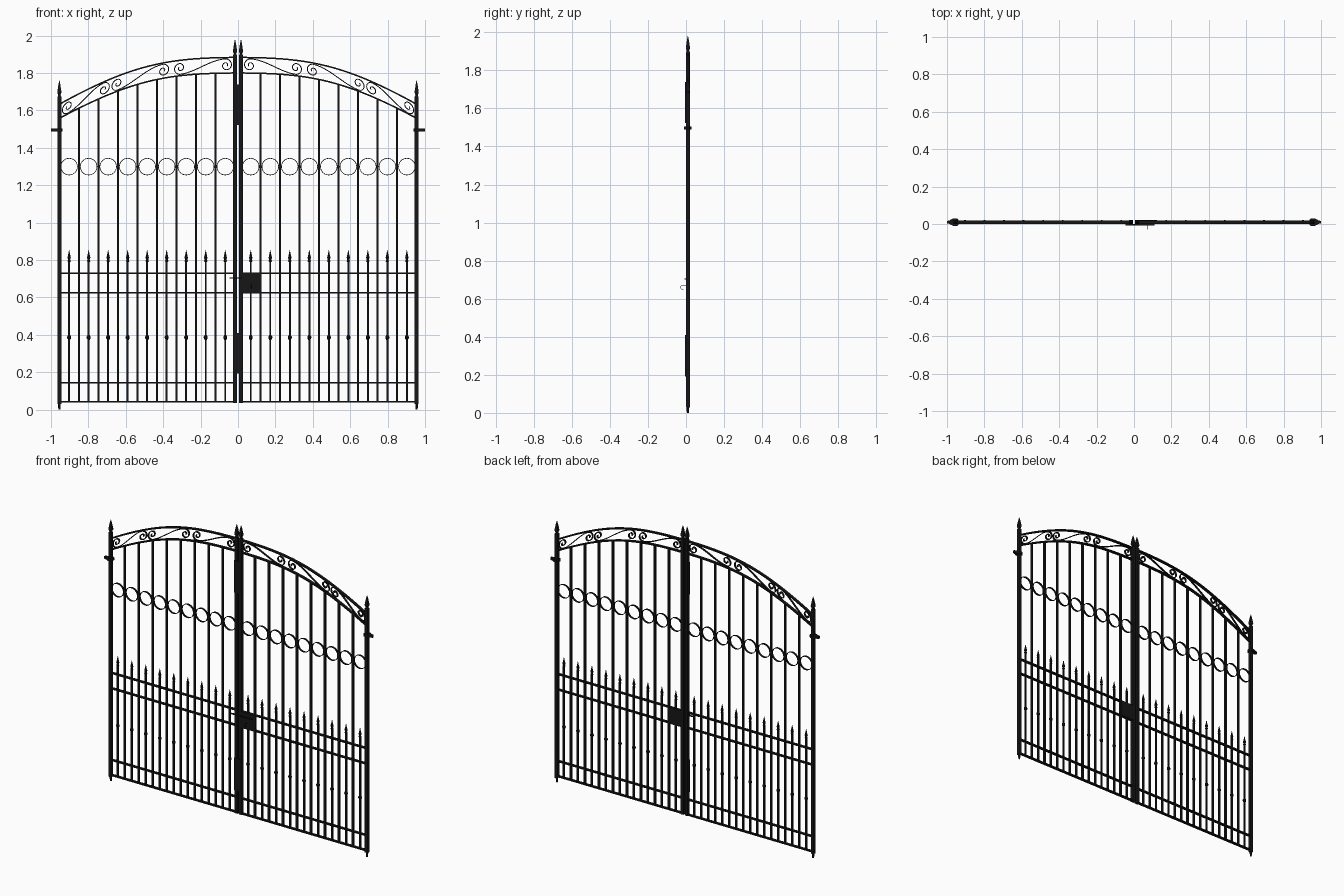
import bpy, bmesh, math
from mathutils import Vector

if "Cube" in bpy.data.objects:
    bpy.data.objects.remove(bpy.data.objects["Cube"])

Y = 0.010                      # depth centre of the ironwork
POST_OUT, POST_IN = 0.955, 0.016
STEP = (POST_OUT - POST_IN) / 9

black = bpy.data.materials.new("black_iron")
black.diffuse_color = (0.008, 0.008, 0.008, 1)
black.use_nodes = True
black.node_tree.nodes["Principled BSDF"].inputs["Base Color"].default_value = black.diffuse_color


def finish(name, bm, mirror=True, smooth=False):
    bmesh.ops.recalc_face_normals(bm, faces=bm.faces)
    me = bpy.data.meshes.new(name)
    bm.to_mesh(me)
    bm.free()
    me.materials.append(black)
    ob = bpy.data.objects.new(name, me)
    bpy.context.collection.objects.link(ob)
    if mirror:
        m = ob.modifiers.new("mirror", 'MIRROR')
        m.use_axis = (True, False, False)
        m.use_mirror_merge = False
    if smooth:
        bpy.context.view_layer.objects.active = ob
        ob.select_set(True)
        bpy.ops.object.shade_smooth_by_angle()
        ob.select_set(False)
    return ob


def box(bm, x0, x1, y0, y1, z0, z1):
    vs = bmesh.ops.create_cube(bm, size=1)["verts"]
    for v in vs:
        v.co = ((x0 + x1) / 2 + v.co.x * (x1 - x0), (y0 + y1) / 2 + v.co.y * (y1 - y0),
                (z0 + z1) / 2 + v.co.z * (z1 - z0))


def bar(bm, x, w, z0, z1):
    box(bm, x - w / 2, x + w / 2, Y - w / 2, Y + w / 2, z0, z1)


def lathe(bm, x, profile, n=8):
    # turned shape about a vertical axis from (radius, z) points
    rings = []
    for r, z in profile:
        rings.append([bm.verts.new((x + r * math.cos(2 * math.pi * (i + .5) / n),
                                    Y + r * math.sin(2 * math.pi * (i + .5) / n), z)) for i in range(n)])
    for a, b in zip(rings, rings[1:]):
        for i in range(n):
            bm.faces.new((a[i], a[(i + 1) % n], b[(i + 1) % n], b[i]))
    bm.faces.new(rings[0])
    bm.faces.new(rings[-1])


def strip(bm, pts, t, d, closed=False):
    # flat iron band following (x, z) points: t thick in plane, d deep in y
    pts = [Vector(p) for p in pts]
    n = len(pts)
    rings = []
    for i, p in enumerate(pts):
        a = pts[i - 1] if (i or closed) else p
        b = pts[(i + 1) % n] if (i < n - 1 or closed) else p
        tan = (b - a).normalized()
        nor = Vector((-tan.y, tan.x)) * t / 2
        rings.append([bm.verts.new((p.x + s * nor.x, Y + e * d / 2, p.y + s * nor.y))
                      for s, e in ((-1, -1), (1, -1), (1, 1), (-1, 1))])
    for i in range(n if closed else n - 1):
        a, b = rings[i], rings[(i + 1) % n]
        for k in range(4):
            bm.faces.new((a[k], a[(k + 1) % 4], b[(k + 1) % 4], b[k]))
    if not closed:
        bm.faces.new(rings[0])
        bm.faces.new(rings[-1])


def arch_z(x, top, radius):
    # circular arch, slightly fuller at the shoulders
    bulge = 0.013 * math.sin(math.pi * min(1, x / POST_OUT)) ** 2
    return top - radius + math.sqrt(radius * radius - x * x) + bulge


def outer(x):
    return arch_z(x, 1.883, 1.945)


def inner(x):
    return arch_z(x, 1.800, 2.0)


# posts with feet
bm = bmesh.new()
bar(bm, POST_OUT, 0.021, 0.03, 1.675)
lathe(bm, POST_OUT, [(0.006, 0), (0.008, 0.03)])
bar(bm, POST_IN, 0.021, 0.036, 1.895)
finish("posts", bm)

# post spear finials
bm = bmesh.new()
for x, z in ((POST_OUT, 1.675), (POST_IN, 1.895)):
    lathe(bm, x, [(0.012, z), (0.009, z + .008), (0.016, z + .02), (0.015, z + .026),
                  (0.008, z + .06), (0.001, z + .085)], 4)
finish("post_finials", bm)

# horizontal rails
bm = bmesh.new()
for z in (0.042, 0.144, 0.626, 0.730):
    box(bm, POST_IN, POST_OUT, Y - .009, Y + .009, z - .004, z + .004)
finish("rails", bm)

# tall bars up to the lower arch
bm = bmesh.new()
for i in range(1, 9):
    x = POST_IN + i * STEP
    bar(bm, x, 0.012, 0.042, inner(x))
finish("tall_bars", bm)

# short bars with knob and spear tip
bm = bmesh.new()
for i in range(9):
    x = POST_IN + (i + .5) * STEP
    bar(bm, x, 0.0105, 0.042, 0.80)
    lathe(bm, x, [(0.006, .373), (0.0115, .382), (0.0115, .39), (0.006, .399)])
    lathe(bm, x, [(0.006, .788), (0.010, .794), (0.006, .802), (0.010, .812), (0.005, .832), (0.001, .853)])
finish("short_spear_bars", bm)

# two arched bands
bm = bmesh.new()
for f in (outer, inner):
    xs = [POST_IN + (POST_OUT - POST_IN) * i / 32 for i in range(33)]
    strip(bm, [(x, f(x)) for x in xs], 0.008, 0.019)
finish("arches", bm, smooth=True)

# row of rings between the bars
bm = bmesh.new()
for i in range(9):
    x = POST_IN + (i + .5) * STEP
    strip(bm, [(x + .0445 * math.cos(a * math.pi / 16), 1.299 + .0445 * math.sin(a * math.pi / 16))
               for a in range(32)], 0.0035, 0.013, True)
finish("rings", bm, smooth=True)

# S scrolls between the arches
bm = bmesh.new()
R = 0.034
for x0, x1 in ((0.064, 0.31), (0.40, 0.645), (0.717, 0.91)):
    h = (x1 - x0) / 2
    half = []
    for k in range(37):                       # spiral winding outwards
        f = k / 36
        a = math.pi / 2 + 2.7 * math.pi * (1 - f)
        r = 0.006 + (R - 0.006) * f
        half.append((-h + r * math.cos(a), r * math.sin(a)))
    mid = [(-h + 2 * h * t, R * (1 - 2 * t * t * (3 - 2 * t))) for t in [k / 12 for k in range(1, 12)]]
    path = half + mid + [(-u, -v) for u, v in reversed(half)]
    xm = (x0 + x1) / 2
    strip(bm, [(xm + u, (outer(xm + u) + inner(xm + u)) / 2 + v) for u, v in path], 0.005, 0.012)
finish("scrolls", bm, smooth=True)

# hinge brackets on the outer posts
bm = bmesh.new()
prof = [(0.937, -.012), (0.945, -.02), (0.966, -.02), (0.985, -.010), (1.0, -.006),
        (1.0, .006), (0.985, .010), (0.966, .02), (0.945, .02), (0.937, .012)]
low = bm.faces.new([bm.verts.new((x, Y + y, 1.488)) for x, y in prof])
up = bmesh.ops.extrude_face_region(bm, geom=[low])["geom"]
for v in up:
    if isinstance(v, bmesh.types.BMVert):
        v.co.z = 1.504
finish("hinges", bm)

# stop plates covering the centre gap
bm = bmesh.new()
for z0, z1 in ((0.192, 0.409), (1.522, 1.739)):
    box(bm, -0.027, 0.025, -.005, 0, z0, z1)
finish("stop_plates", bm, False)

# lock case with sliding latch
bm = bmesh.new()
box(bm, 0.02, 0.122, -.001, .021, 0.626, 0.730)
finish("lock_case", bm, False)
bm = bmesh.new()
box(bm, -0.045, 0.11, -.009, -.001, 0.700, 0.707)
finish("latch", bm, False)

# thin hooked handle on the front of the lock
cu = bpy.data.curves.new("lock_handle", 'CURVE')
cu.dimensions = '3D'
cu.bevel_depth = 0.0015
cu.bevel_resolution = 1
sp = cu.splines.new('POLY')
hook = [(-.001, .67), (-.022, .67), (-.027, .666), (-.0285, .66), (-.027, .654), (-.022, .65), (-.012, .65)]
sp.points.add(len(hook) - 1)
for p, (y, z) in zip(sp.points, hook):
    p.co = (0.07, y, z, 1)
cu.materials.append(black)
bpy.context.collection.objects.link(bpy.data.objects.new("lock_handle", cu))
